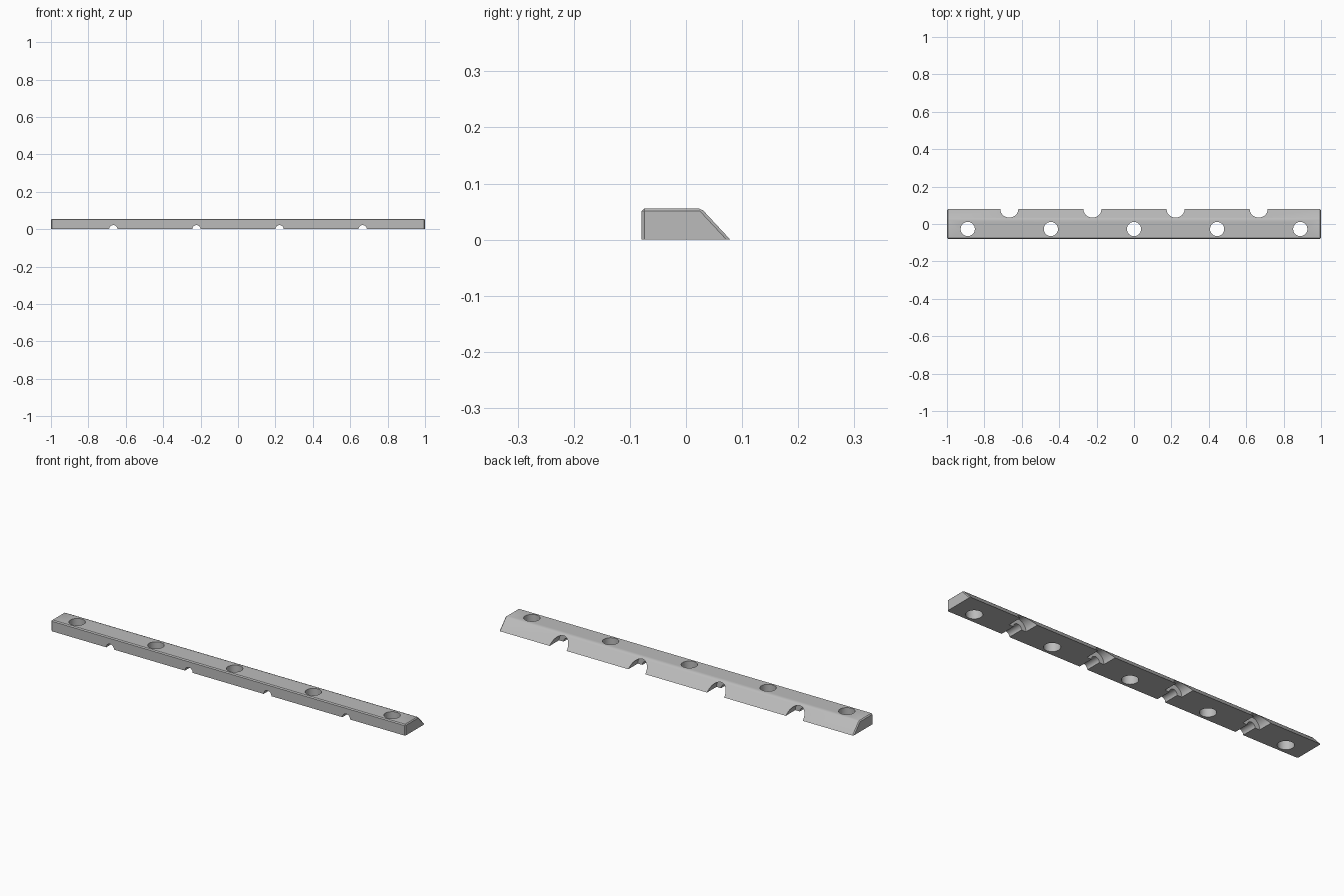
import bpy, bmesh, math
from mathutils import Matrix

cube = bpy.data.objects.get("Cube")
if cube:
    bpy.data.objects.remove(cube, do_unlink=True)

HALF_LENGTH, HALF_DEPTH, HEIGHT = 1.0, 0.079, 0.056
PITCH = 0.4445


def finish(bm, name):
    bmesh.ops.recalc_face_normals(bm, faces=bm.faces)
    mesh = bpy.data.meshes.new(name)
    bm.to_mesh(mesh)
    bm.free()
    obj = bpy.data.objects.new(name, mesh)
    bpy.context.collection.objects.link(obj)
    return obj


# Bar: extruded profile with a sloped back, chamfered except along the base
bm = bmesh.new()
profile = [(-HALF_DEPTH, 0), (HALF_DEPTH, 0), (0.027, HEIGHT), (-HALF_DEPTH, HEIGHT)]
end = bm.faces.new([bm.verts.new((-HALF_LENGTH, y, z)) for y, z in profile])
extruded = bmesh.ops.extrude_face_region(bm, geom=[end])["geom"]
bmesh.ops.translate(bm, vec=(2 * HALF_LENGTH, 0, 0),
                    verts=[v for v in extruded if isinstance(v, bmesh.types.BMVert)])
bmesh.ops.recalc_face_normals(bm, faces=bm.faces)
edges = [e for e in bm.edges if max(v.co.z for v in e.verts) > 0.01]
bmesh.ops.bevel(bm, geom=edges, offset=0.005, segments=1, affect='EDGES')
bar = finish(bm, "mounting_bar")

grey = bpy.data.materials.new("plain grey")
grey.use_nodes = True
colour = (0.5, 0.5, 0.5, 1)
grey.diffuse_color = colour
grey.node_tree.nodes["Principled BSDF"].inputs["Base Color"].default_value = colour
bar.data.materials.append(grey)


def cut(name, xs, radius, length, y, rotation):
    """Subtract a row of equal cylinders from the bar."""
    bm = bmesh.new()
    for x in xs:
        bmesh.ops.create_cone(bm, cap_ends=True, segments=48, radius1=radius,
                              radius2=radius, depth=length,
                              matrix=Matrix.Translation((x, y, 0)) @ rotation)
    cutter = finish(bm, name)
    cutter.hide_render = True
    mod = bar.modifiers.new(name, 'BOOLEAN')
    mod.operation, mod.solver, mod.object = 'DIFFERENCE', 'EXACT', cutter
    bpy.context.view_layer.objects.active = bar
    bpy.ops.object.modifier_apply(modifier=name)
    bpy.data.objects.remove(cutter, do_unlink=True)


upright = Matrix.Identity(4)
along_y = Matrix.Rotation(math.pi / 2, 4, 'X')
hole_xs = [i * PITCH for i in range(-2, 3)]
groove_xs = [(i + 0.5) * PITCH for i in range(-2, 2)]

# Vertical screw holes, narrow grooves along the base, wide pockets at the back
cut("screw_holes", hole_xs, 0.038, 0.3, -0.027, upright)
cut("narrow_grooves", groove_xs, 0.022, 0.4, 0, along_y)
cut("wide_pockets", groove_xs, 0.048, 0.2, 0.103, along_y)

bpy.ops.object.select_all(action='DESELECT')
bar.select_set(True)
bpy.context.view_layer.objects.active = bar
bpy.ops.object.shade_smooth_by_angle(angle=math.radians(30))
